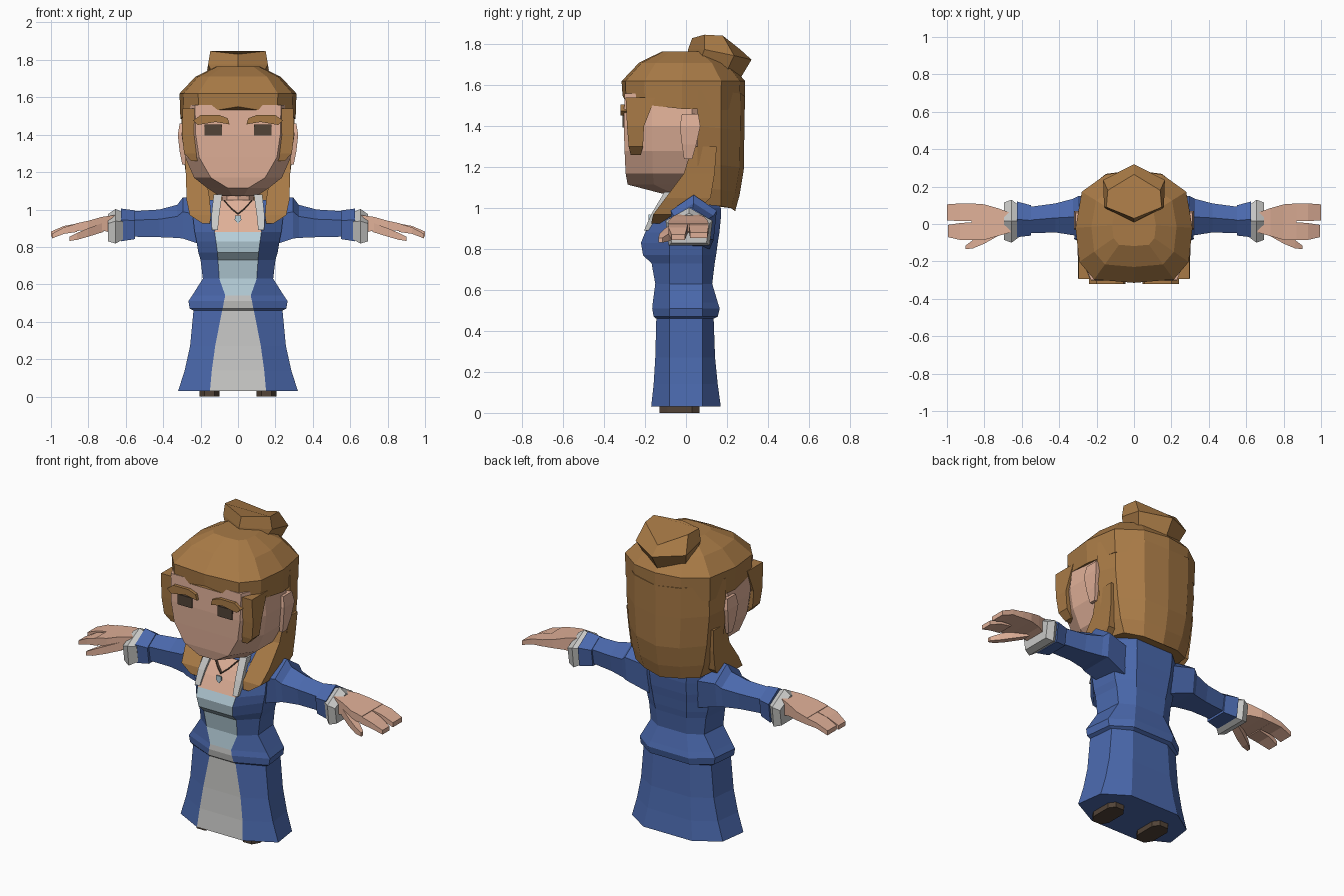
import bpy, bmesh, math


def colour(name, r, g, b):
    m = bpy.data.materials.new(name)
    lin = [(c / 255 / 12.92) if c < 11 else ((c / 255 + .055) / 1.055) ** 2.4 for c in (r, g, b)]
    m.diffuse_color = (*lin, 1)
    return m


HAIR = colour("brown hair", 168, 122, 70)
BLUE = colour("blue cloth", 74, 104, 172)
SKIN = colour("skin", 224, 176, 152)
GREY = colour("grey cloth", 200, 200, 198)
PALE = colour("pale blue cloth", 182, 207, 218)
DARK = colour("dark brown", 82, 67, 55)


def loft(name, rings, mats, rule=None):
    """Skin a list of equal-length rings and close both ends."""
    bm = bmesh.new()
    vs = [[bm.verts.new(p) for p in r] for r in rings]
    n = len(rings[0])
    for a, b in zip(vs, vs[1:]):
        for i in range(n):
            j = (i + 1) % n
            bm.faces.new((a[i], a[j], b[j], b[i]))
    bm.faces.new(vs[0])
    bm.faces.new(vs[-1])
    bmesh.ops.recalc_face_normals(bm, faces=bm.faces)
    if rule:
        for f in bm.faces:
            f.material_index = rule(f.calc_center_median())
    me = bpy.data.meshes.new(name)
    bm.to_mesh(me)
    bm.free()
    for m in mats:
        me.materials.append(m)
    ob = bpy.data.objects.new(name, me)
    bpy.context.collection.objects.link(ob)
    return ob


def mirror_ring(half):
    """Complete a half ring (x >= 0, front to back) across x = 0."""
    return half + [(-x, y, z) for x, y, z in reversed(half) if x > 1e-6]


def box_z(rows, s):
    """Rectangular rings stacked in z: (z, x0, x1, y0, y1)."""
    return [[(s * a, c, z), (s * b, c, z), (s * b, d, z), (s * a, d, z)] for z, a, b, c, d in rows]


def box_x(rows, s):
    """Rectangular rings along x: (x, y0, y1, z0, z1)."""
    return [[(s * x, a, c), (s * x, b, c), (s * x, b, d), (s * x, a, d)] for x, a, b, c, d in rows]


def sleeve(rows, s):
    """Five-sided rings along x with a ridge on top."""
    out = []
    for x, a, b, c, d in rows:
        m = c + (d - c) * .65
        out.append([(s * x, (a + b) / 2, d), (s * x, b, m), (s * x, b - .015, c),
                    (s * x, a + .015, c), (s * x, a, m)])
    return out


# Dress and jacket: z, panel half width, half width, front y, back y
dress = [(.03, .15, .32, -.17, .17), (.14, .14, .285, -.158, .155), (.27, .122, .256, -.15, .142),
         (.46, .085, .238, -.145, .135), (.47, .082, .258, -.158, .155), (.51, .075, .265, -.165, .165),
         (.54, .068, .245, -.162, .155), (.63, .1, .188, -.15, .128), (.73, .107, .2, -.168, .14),
         (.77, .11, .212, -.21, .147), (.83, .118, .222, -.22, .155), (.88, .125, .232, -.2, .163),
         (.95, .115, .24, -.165, .17), (1.0, .105, .245, -.135, .17), (1.05, .09, .22, -.1, .145)]


def dress_rule(c):
    if abs(c.x) < .01 and c.y < -.08:
        return 1 if c.z < .54 else 2 if c.z < .88 else 3
    return 0


loft("dress", [mirror_ring([(p, f, z), (w, -.08, z), (w * .93, .08, z), (w * .5, b, z)])
               for z, p, w, f, b in dress], [BLUE, GREY, PALE, SKIN], dress_rule)

# Neck
loft("neck", [[(.085 * math.cos(i * math.pi / 4), .08 * math.sin(i * math.pi / 4) + y, z)
               for i in range(8)] for z, y in ((.98, -.02), (1.16, -.02))], [SKIN])

# Head: z, front half width, half width, front y
head = [(1.072, .03, .1, -.12), (1.115, .055, .165, -.285), (1.17, .145, .235, -.295),
        (1.28, .208, .283, -.3), (1.4, .226, .302, -.304), (1.56, .23, .285, -.3)]
loft("head", [mirror_ring([(f, y, z), (w, y * .55, z), (w, .03, z), (w * .6, .16, z)])
              for z, f, w, y in head], [SKIN])

# Hair cap: the base outline shrinks toward the crown
outline = [(0, -.31), (.21, -.292), (.288, -.2), (.308, -.02), (.275, .17), (.15, .26), (0, .285)]
rim = [1.55, 1.515, 1.505, 1.485, 1.48, 1.48, 1.48]
cap = [mirror_ring([(x, y, z) for (x, y), z in zip(outline, rim)])]
for z, s in ((1.62, 1.015), (1.71, .74), (1.765, .38)):
    cap.append(mirror_ring([(x * s, y * s, z) for x, y in outline]))
loft("hair_cap", cap, [HAIR])

# Long back hair: z, half width, back y
back = [(1.56, .3, .288), (1.38, .302, .285), (1.2, .283, .282), (1.08, .262, .262), (1.0, .235, .24)]
loft("back_hair", [mirror_ring([(w, .055, z + .02), (w * .9, .17, z + .01), (w * .5, b - .02, z),
                                (0, b, z - .015)]) for z, w, b in back], [HAIR])

# Hair bun: tilted six-sided drum
loft("hair_bun", [mirror_ring([(0, .01, 1.74), (.13, .07, 1.72), (.13, .19, 1.65), (0, .26, 1.625)]),
                  mirror_ring([(0, .01, 1.775), (.16, .09, 1.775), (.165, .235, 1.745), (0, .32, 1.725)]),
                  mirror_ring([(0, .03, 1.83), (.148, .09, 1.847), (.14, .18, 1.842), (0, .265, 1.775)])],
     [HAIR])

for s, side in ((1, "left"), (-1, "right")):
    # Hair locks framing the face and falling on the chest
    loft(side + "_sideburn", box_z([(1.54, .2, .297, -.295, -.15), (1.4, .215, .3, -.288, -.205),
                                    (1.3, .21, .288, -.28, -.21), (1.26, .215, .25, -.27, -.22)], s), [HAIR])
    loft(side + "_chest_lock", box_z([(1.3, .22, .285, .03, .15), (1.17, .17, .278, -.01, .14),
                                      (1.05, .15, .275, -.1, .12), (.97, .145, .258, -.16, .04),
                                      (.925, .15, .19, -.17, -.1)], s), [HAIR])
    # Ear
    loft(side + "_ear", box_z([(1.24, .28, .298, -.01, .03), (1.31, .28, .312, -.02, .05),
                               (1.4, .28, .322, -.03, .07), (1.46, .28, .312, -.02, .06)], s), [SKIN])
    # Brow and eye
    brow = [(.045, 1.455), (.055, 1.488), (.1, 1.505), (.2, 1.505), (.24, 1.475), (.215, 1.452), (.12, 1.468)]
    loft(side + "_brow", [[(s * x, y, z) for x, z in brow] for y in (-.32, -.28)], [HAIR])
    eye = [(.085, 1.395), (.085, 1.455), (.178, 1.455), (.178, 1.395)]
    loft(side + "_eye", [[(s * x, y, z) for x, z in eye] for y in (-.311, -.302)], [DARK])
    # Sleeve with blue cuff and flared grey cuff
    loft(side + "_sleeve", sleeve([(.16, -.07, .13, .8, 1.05), (.295, -.075, .15, .845, 1.065),
                                   (.325, -.06, .135, .848, 1.025), (.42, -.045, .11, .852, 1.0),
                                   (.57, -.05, .09, .855, .99)], s), [BLUE])
    loft(side + "_sleeve_cuff", sleeve([(.55, -.062, .1, .842, .995), (.625, -.07, .12, .83, 1.005)], s), [BLUE])
    loft(side + "_grey_cuff", sleeve([(.615, -.07, .1, .84, .985), (.655, -.1, .13, .818, 1.003),
                                      (.695, -.085, .115, .83, .975)], s), [GREY])
    # Hand: palm, two finger groups, thumb
    loft(side + "_palm", box_x([(.66, -.045, .06, .87, .97), (.73, -.065, .085, .89, .96),
                                (.8, -.085, .105, .89, .94), (.87, -.085, .11, .885, .925)], s), [SKIN])
    loft(side + "_front_fingers", box_x([(.86, -.085, .01, .88, .925), (.93, -.085, .005, .87, .905),
                                         (.995, -.07, -.005, .845, .87)], s), [SKIN])
    loft(side + "_back_fingers", box_x([(.86, .015, .11, .885, .925), (.93, .015, .11, .88, .912),
                                        (1.0, .02, .105, .855, .882)], s), [SKIN])
    loft(side + "_thumb", box_x([(.72, -.06, -.01, .88, .93), (.8, -.105, -.05, .855, .9),
                                 (.86, -.13, -.085, .838, .875), (.9, -.135, -.115, .832, .855)], s), [SKIN])
    # Shirt collar edge
    loft(side + "_collar_edge", box_z([(.89, .108, .14, -.205, -.17), (.97, .1, .142, -.17, -.13),
                                       (1.08, .085, .13, -.105, -.06)], s), [GREY])
    # Necklace cord
    loft(side + "_necklace_cord", box_x([(0, -.164, -.15, .972, .98), (.035, -.146, -.13, 1.0, 1.008),
                                         (.075, -.118, -.1, 1.045, 1.053)], s), [DARK])
    # Shoe sole
    sole = [(.1, -.09), (.125, -.13), (.18, -.13), (.205, -.09), (.205, .03), (.18, .065), (.125, .065), (.1, .03)]
    loft(side + "_shoe", [[(s * x, y, z) for x, y in sole] for z in (0, .06)], [DARK])

# Necklace pendant
pendant = [(0, .925), (.018, .945), (.015, .968), (-.015, .968), (-.018, .945)]
loft("pendant", [[(x, y, z) for x, z in pendant] for y in (-.182, -.174)], [PALE])
